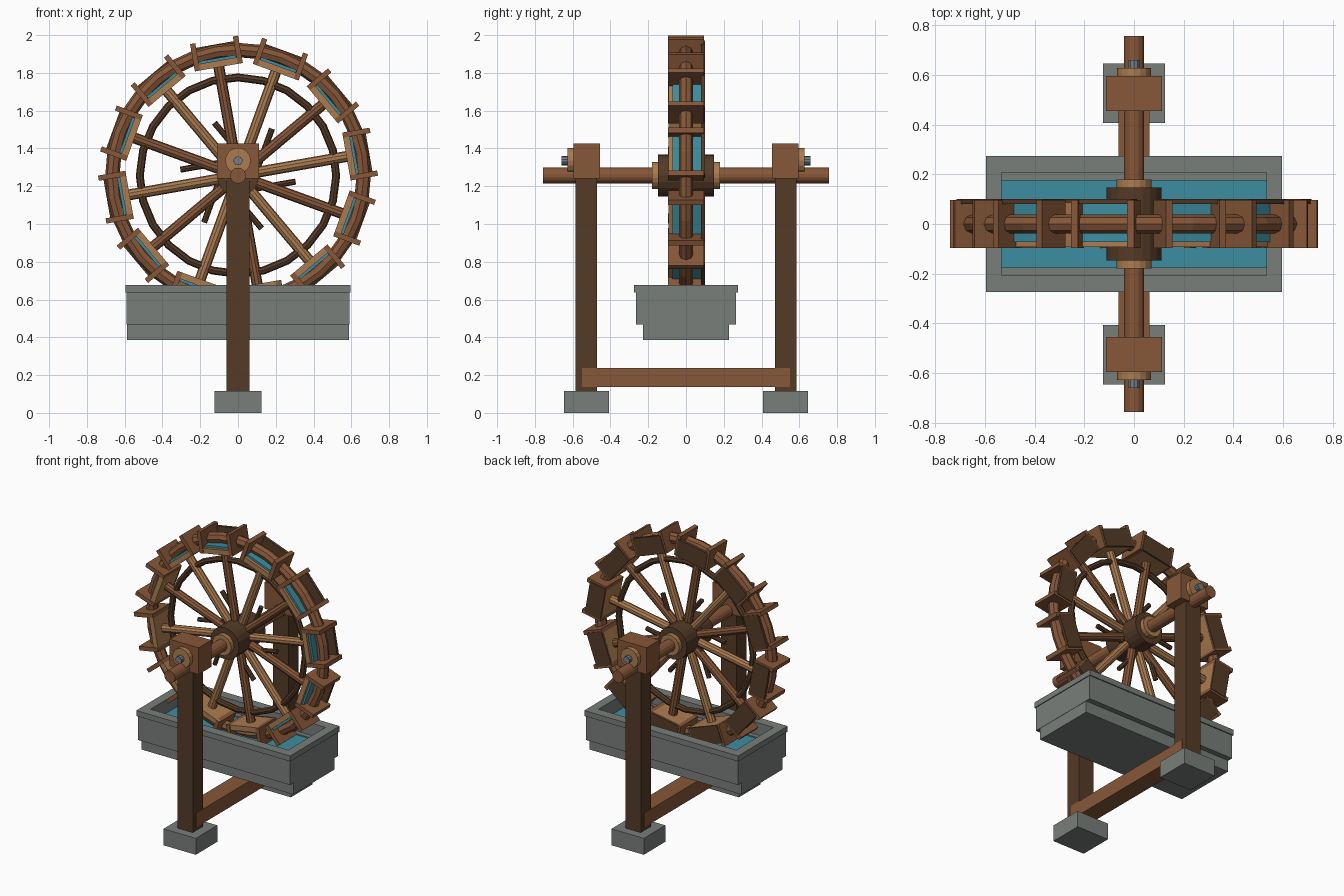
import bpy, bmesh, math
from mathutils import Matrix, Vector

cube = bpy.data.objects.get("Cube")
if cube:
    bpy.data.objects.remove(cube)


def material(name, rgb):
    m = bpy.data.materials.new(name)
    m.use_nodes = True
    col = (*rgb, 1)
    m.diffuse_color = col
    bsdf = m.node_tree.nodes["Principled BSDF"]
    bsdf.inputs["Base Color"].default_value = col
    bsdf.inputs["Roughness"].default_value = 0.8
    return m


MID = material("mid brown wood", (0.24, 0.095, 0.04))
LIGHT = material("light tan wood", (0.41, 0.2, 0.08))
DARK = material("dark brown wood", (0.09, 0.043, 0.02))
STONE = material("grey stone", (0.19, 0.21, 0.195))
WATER = material("blue water", (0.045, 0.27, 0.35))
IRON = material("blue grey iron", (0.17, 0.21, 0.24))

HUB = Vector((0, 0, 1.256))
CENTRE = Matrix.Translation(HUB)


def box(bm, lo, hi, frame=Matrix()):
    lo, hi = Vector(lo), Vector(hi)
    size = hi - lo
    mat = frame @ Matrix.Translation((lo + hi) / 2) @ Matrix.Diagonal((*size, 1))
    bmesh.ops.create_cube(bm, size=1, matrix=mat)


def rod(bm, start, end, radius, sides=12, frame=Matrix()):
    start, end = Vector(start), Vector(end)
    axis = end - start
    turn = axis.to_track_quat('Z', 'Y').to_matrix().to_4x4()
    bmesh.ops.create_cone(bm, cap_ends=True, segments=sides, radius1=radius, radius2=radius,
                          depth=axis.length,
                          matrix=frame @ Matrix.Translation((start + end) / 2) @ turn)


def finish(name, bm, mat):
    mesh = bpy.data.meshes.new(name)
    bm.to_mesh(mesh)
    bm.free()
    mesh.materials.append(mat)
    ob = bpy.data.objects.new(name, mesh)
    bpy.context.collection.objects.link(ob)
    return ob


def boxes(name, mat, spans, frames=(Matrix(),)):
    bm = bmesh.new()
    for f in frames:
        for lo, hi in spans:
            box(bm, lo, hi, f)
    return finish(name, bm, mat)


def rods(name, mat, start, end, radius, sides=12, frames=(Matrix(),)):
    bm = bmesh.new()
    for f in frames:
        rod(bm, start, end, radius, sides, f)
    return finish(name, bm, mat)


def ring(name, mat, major, minor, seg, sides):
    bpy.ops.mesh.primitive_torus_add(major_radius=major, minor_radius=minor, major_segments=seg,
                                     minor_segments=sides, location=HUB,
                                     rotation=(math.pi / 2, 0, 0))
    ob = bpy.context.object
    ob.name = name
    ob.data.materials.append(mat)


# Wheel stations: local x is radial, local z is tangential
stations = [CENTRE @ Matrix.Rotation(-math.radians(10 + 30 * i), 4, 'Y') for i in range(12)]

# Rims, spokes and braces
ring("outer_rim", MID, 0.665, 0.038, 36, 8)
ring("inner_rim", DARK, 0.52, 0.021, 24, 8)
rods("light_spokes", LIGHT, (0.05, 0, 0), (0.63, 0, 0), 0.029, 10, stations[0::2])
rods("brown_spokes", MID, (0.05, 0, 0), (0.63, 0, 0), 0.029, 10, stations[1::2])
rods("hub_braces", DARK, (0.02, 0, -0.084), (0.295, 0, -0.084), 0.016, 8, stations[0::2])

# Buckets: floor and front lip, end boards, back board, water
boxes("bucket_floors", LIGHT, [((0.583, -0.09, -0.115), (0.6, 0.085, 0.115)),
                               ((0.583, -0.092, -0.12), (0.618, -0.072, 0.12))], stations)
boxes("bucket_ends", MID, [((0.583, -0.096, s - 0.014), (0.73, 0.096, s + 0.014))
                           for s in (-0.115, 0.115)], stations)
boxes("bucket_backs", DARK, [((0.583, 0.08, -0.115), (0.705, 0.1, 0.115))], stations)
boxes("bucket_water", WATER, [((0.6, -0.072, -0.1), (0.632, 0.08, 0.1))], stations)

# Hub and axle
rods("axle", MID, (0, -0.757, 0), (0, 0.757, 0), 0.042, 14, [CENTRE])
rods("hub", DARK, (0, -0.148, 0), (0, 0.148, 0), 0.111, 20, [CENTRE])
rods("hub_collars", LIGHT, (0, -0.18, 0), (0, 0.18, 0), 0.072, 18, [CENTRE])

# Supports, built once and turned round for the back
sides = [Matrix(), Matrix.Rotation(math.pi, 4, 'Z')]
boxes("post_feet", STONE, [((-0.125, -0.646, 0), (0.125, -0.407, 0.115))], sides)
boxes("posts", DARK, [((-0.06, -0.586, 0.115), (0.06, -0.472, 1.25))], sides)
boxes("bearing_blocks", MID, [((-0.112, -0.596, 1.24), (0.112, -0.455, 1.427))], sides)
rods("bearing_discs", LIGHT, (0, -0.628, 1.335), (0, -0.59, 1.335), 0.068, 16, sides)
rods("bearing_bolts", IRON, (0, -0.66, 1.335), (0, -0.62, 1.335), 0.024, 10, sides)
boxes("cross_beam", MID, [((-0.062, -0.55, 0.138), (0.062, 0.55, 0.238))])


# Stone trough: nested frames of long and short walls
def frame_walls(x, y, inner_x, inner_y, z0, z1):
    out = []
    for s in (-1, 1):
        a, b = sorted((s * y, s * inner_y))
        out.append(((-x, a, z0), (x, b, z1)))
        a, b = sorted((s * x, s * inner_x))
        out.append(((a, -inner_y, z0), (b, inner_y, z1)))
    return out


boxes("trough_base", STONE, [((-0.588, -0.228, 0.387), (0.588, 0.228, 0.468))])
boxes("trough_walls", STONE, frame_walls(0.59, 0.266, 0.533, 0.207, 0.468, 0.64))
boxes("trough_rim", STONE, frame_walls(0.596, 0.274, 0.533, 0.207, 0.637, 0.676))
boxes("trough_ledges", STONE, [((-0.533, s - 0.016, 0.468), (0.533, s + 0.016, 0.59))
                               for s in (-0.191, 0.191)])
boxes("trough_water", WATER, [((-0.533, -0.176, 0.468), (0.533, 0.176, 0.582))])
